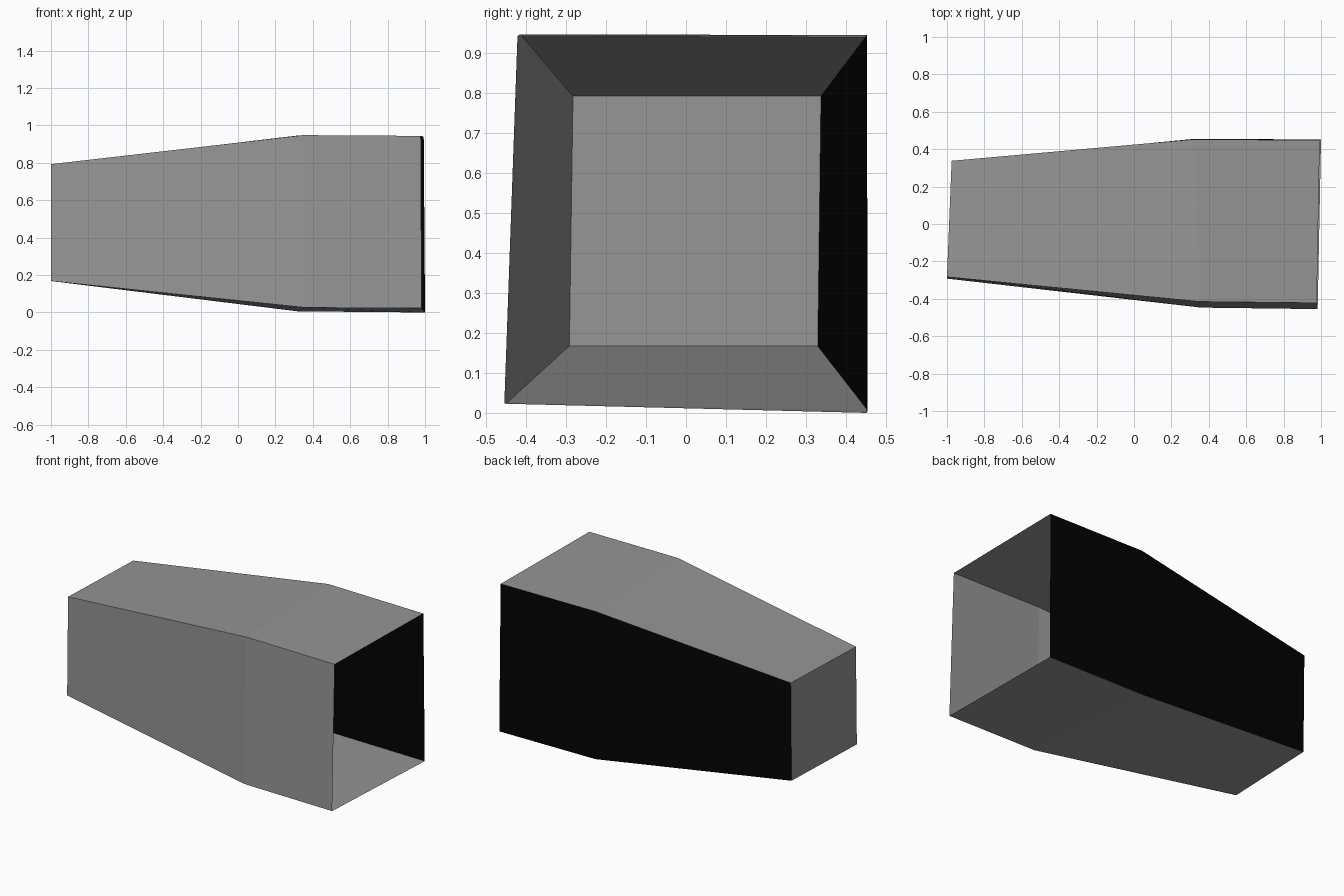
import bpy, bmesh

if "Cube" in bpy.data.objects:
    bpy.data.objects.remove(bpy.data.objects["Cube"])


def material(name, value):
    m = bpy.data.materials.new(name)
    m.diffuse_color = (value, value, value, 1)
    m.use_nodes = True
    m.node_tree.nodes["Principled BSDF"].inputs["Base Color"].default_value = m.diffuse_color
    return m


grey = material("mid grey", 0.3)
black = material("black", 0.001)

# Four-cornered rings from closed end to open end:
# front bottom, back bottom, back top, front top
rings = [
    [(-1.0, -.292, .168), (-.975, .33, .167), (-.975, .338, .793), (-1.0, -.283, .793)],
    [(.36, -.447, .026), (.32, .455, .006), (.32, .453, .946), (.35, -.415, .948)],
    [(.982, -.455, .023), (1.0, .452, .0), (.993, .448, .94), (.977, -.422, .944)],
]

# Open tapered shell with a closed narrow end
bm = bmesh.new()
loops = [[bm.verts.new(p) for p in ring] for ring in rings]
bm.faces.new(loops[0])
for a, b in zip(loops, loops[1:]):
    for i in range(4):
        j = (i + 1) % 4
        face = bm.faces.new((a[i], b[i], b[j], a[j]))
        face.material_index = int(i == 1)  # back wall is black
bmesh.ops.recalc_face_normals(bm, faces=bm.faces[:])

mesh = bpy.data.meshes.new("tapered_shell")
bm.to_mesh(mesh)
bm.free()
mesh.materials.append(grey)
mesh.materials.append(black)
shell = bpy.data.objects.new("tapered_shell", mesh)
bpy.context.collection.objects.link(shell)
